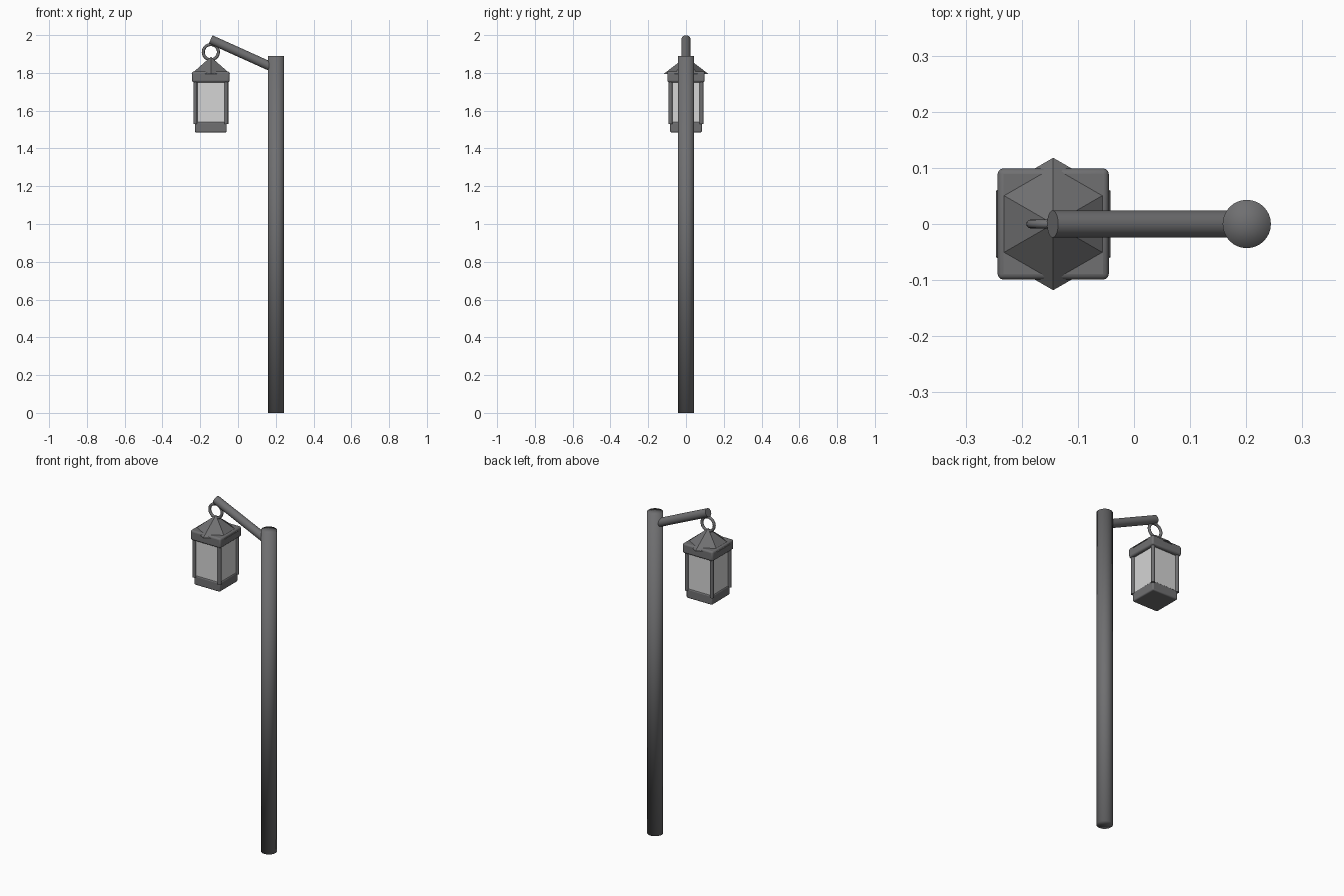
import bpy, math
from mathutils import Vector

cube = bpy.data.objects.get("Cube")
if cube:
    bpy.data.objects.remove(cube, do_unlink=True)


def material(name, color):
    m = bpy.data.materials.new(name)
    m.use_nodes = True
    m.diffuse_color = color
    m.node_tree.nodes["Principled BSDF"].inputs["Base Color"].default_value = color
    return m


METAL = material("dark grey metal", (0.16, 0.16, 0.165, 1))
GLASS = material("pale glass", (0.66, 0.66, 0.66, 1))
LX = -0.144  # lantern centre


def finish(name, mat, smooth=None):
    ob = bpy.context.object
    ob.name = name
    ob.data.materials.append(mat)
    if smooth == "full":
        bpy.ops.object.shade_smooth()
    elif smooth == "angle":
        bpy.ops.object.shade_smooth_by_angle(angle=math.radians(40))
    return ob


def rod(name, a, b, radius, sides, smooth, cap="NGON"):
    a, b = Vector(a), Vector(b)
    bpy.ops.mesh.primitive_cylinder_add(
        vertices=sides, radius=radius, depth=(b - a).length, end_fill_type=cap,
        location=(a + b) / 2, rotation=(b - a).to_track_quat("Z", "Y").to_euler())
    return finish(name, METAL, smooth)


def box(name, half, z0, z1, mat, bevel=0):
    bpy.ops.mesh.primitive_cube_add(size=1, location=(LX, 0, (z0 + z1) / 2))
    bpy.context.object.scale = (2 * half, 2 * half, z1 - z0)
    bpy.ops.object.transform_apply(location=False, rotation=False, scale=True)
    ob = finish(name, mat, "angle" if bevel else None)
    if bevel:
        mod = ob.modifiers.new("rounded edges", "BEVEL")
        mod.width, mod.segments = bevel, 3
    return ob


# Post and sloping arm, with softly shaded end caps
rod("post", (0.201, 0, 0), (0.201, 0, 1.89), 0.043, 32, "full", "TRIFAN")
rod("arm", (-0.145, 0, 1.977), (0.19, 0, 1.826), 0.024, 32, "angle")

# Hanging ring
bpy.ops.mesh.primitive_torus_add(
    major_radius=0.04, minor_radius=0.008, major_segments=40, minor_segments=12,
    location=(LX, 0, 1.91), rotation=(math.pi / 2, 0, 0))
finish("hanging_ring", METAL, "full")

# Six-sided roof whose lower corners poke out of the top band
bpy.ops.mesh.primitive_cone_add(vertices=6, radius1=0.118, depth=0.09,
                                location=(LX, 0, 1.84))
finish("lantern_roof", METAL)

# Lantern body
box("top_band", 0.099, 1.75, 1.808, METAL, 0.01)
box("glass_body", 0.08, 1.53, 1.76, GLASS)
box("bottom_band", 0.084, 1.485, 1.54, METAL, 0.007)

# Corner bars
for sx, side in ((1, "left"), (-1, "right")):
    for sy, end in ((-1, "front"), (1, "back")):
        x, y = LX + sx * 0.082, sy * 0.082
        rod(f"corner_bar_{end}_{side}", (x, y, 1.53), (x, y, 1.76), 0.0105, 16, "angle")
